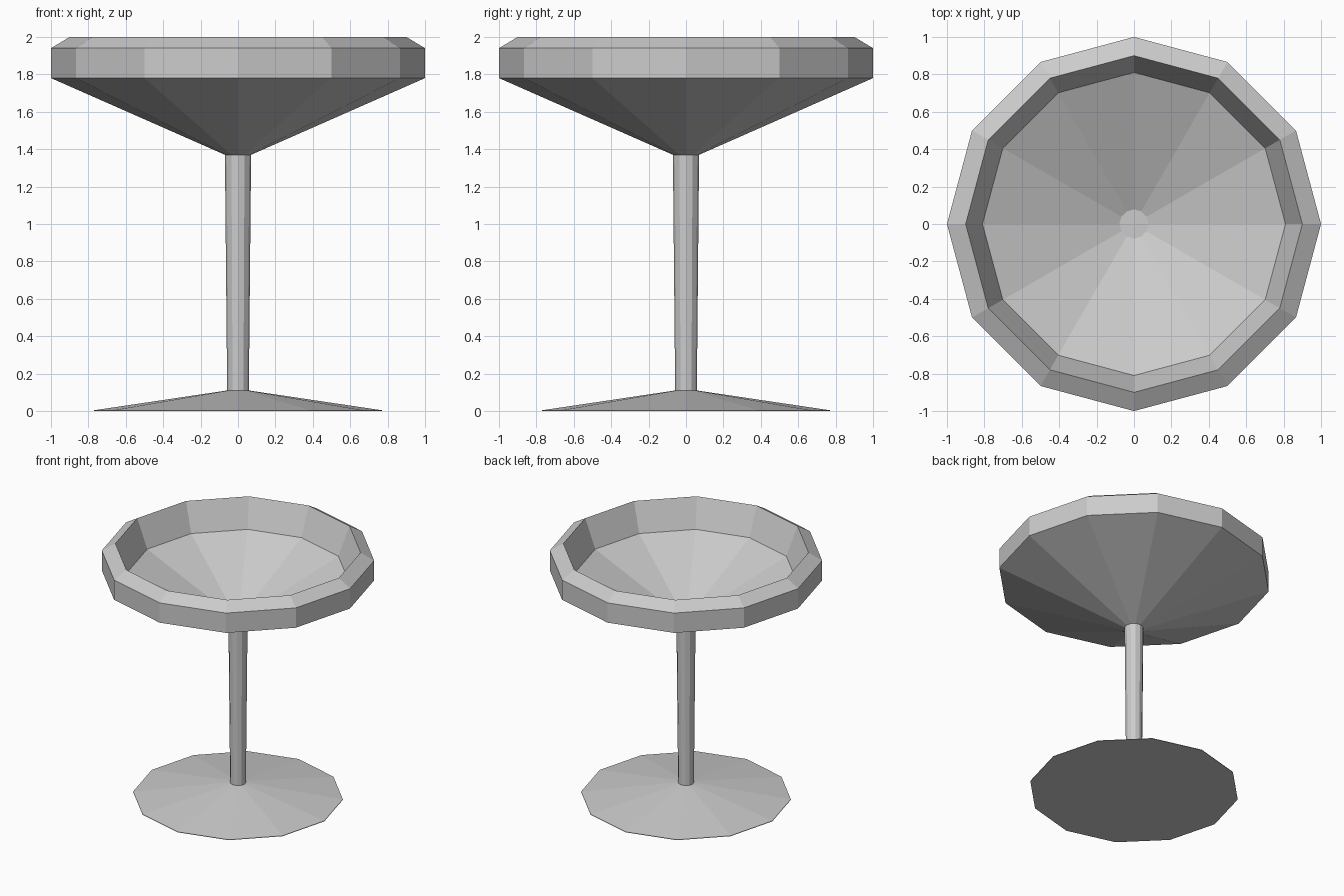
import bpy, bmesh
from math import cos, sin, pi

if "Cube" in bpy.data.objects:
    bpy.data.objects.remove(bpy.data.objects["Cube"])

SIDES = 12


def lathe(name, profile, cap_start=False, cap_end=False):
    """Spin an (r, z) profile around z into a flat-faced 12-sided part."""
    bm = bmesh.new()
    rings = [[bm.verts.new((r * cos(2 * pi * i / SIDES), r * sin(2 * pi * i / SIDES), z))
              for i in range(SIDES)] for r, z in profile]
    for a, b in zip(rings, rings[1:]):
        for i in range(SIDES):
            j = (i + 1) % SIDES
            bm.faces.new((a[i], a[j], b[j], b[i]))
    if cap_start:
        bm.faces.new(rings[0][::-1])
    if cap_end:
        bm.faces.new(rings[-1])
    mesh = bpy.data.meshes.new(name)
    bm.to_mesh(mesh)
    bm.free()
    obj = bpy.data.objects.new(name, mesh)
    bpy.context.collection.objects.link(obj)
    return obj


# Shallow conical foot with a closed underside
lathe("foot", [(0.77, 0), (0.77, 0.004), (0.058, 0.11)], cap_start=True)

# Slightly tapered stem
lathe("stem", [(0.058, 0.11), (0.07, 1.37)])

# Bowl: outer cone, upright band, bevelled rim, inner wall, inner cone and floor
lathe("bowl", [(0.07, 1.37), (1.0, 1.78), (1.0, 1.94), (0.9, 2.0),
               (0.81, 1.775), (0.078, 1.45)], cap_end=True)
